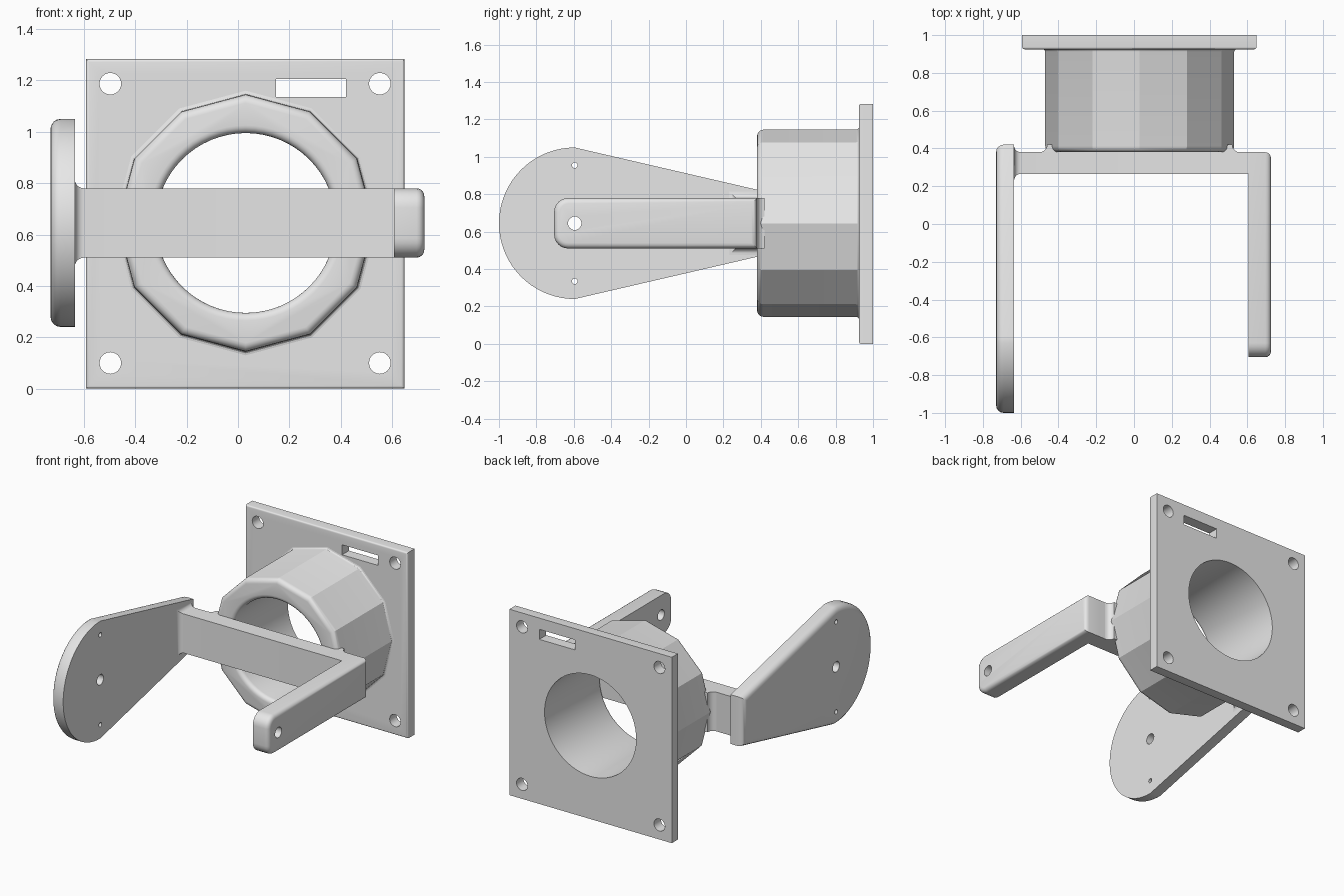
import bpy, bmesh, math

if "Cube" in bpy.data.objects:
    bpy.data.objects.remove(bpy.data.objects["Cube"])

CX, CZ = 0.03, 0.645          # bore axis
HALF = 0.135                  # half height of the yoke bar

grey = bpy.data.materials.new("grey")
grey.diffuse_color = (0.8, 0.8, 0.8, 1)
grey.use_nodes = True
grey.node_tree.nodes["Principled BSDF"].inputs["Base Color"].default_value = grey.diffuse_color


def finish(bm, name):
    bmesh.ops.recalc_face_normals(bm, faces=bm.faces[:])
    me = bpy.data.meshes.new(name)
    bm.to_mesh(me)
    bm.free()
    me.materials.append(grey)
    ob = bpy.data.objects.new(name, me)
    bpy.context.collection.objects.link(ob)
    return ob


def arc(u, v, r, a0, a1, n):
    return [(u + r * math.cos(math.radians(a0 + (a1 - a0) * i / n)),
             v + r * math.sin(math.radians(a0 + (a1 - a0) * i / n))) for i in range(n + 1)]


def loft(bm, rings):
    """Skin a list of point rings and cap both ends."""
    rings = [[bm.verts.new(p) for p in ring] for ring in rings]
    for a, b in zip(rings, rings[1:]):
        for i in range(len(a)):
            j = (i + 1) % len(a)
            bm.faces.new((a[i], a[j], b[j], b[i]))
    return bm.faces.new(rings[0]), bm.faces.new(rings[-1])


def prism(name, axis, profile, lo, hi, bevel=0.0, end=0):
    """Extrude a profile along an axis, optionally rounding the rim of one end."""
    place = {"X": lambda u, v, t: (t, u, v),
             "Y": lambda u, v, t: (u, t, v),
             "Z": lambda u, v, t: (u, v, t)}[axis]
    bm = bmesh.new()
    caps = loft(bm, [[place(u, v, t) for u, v in profile] for t in (lo, hi)])
    if bevel:
        bmesh.ops.recalc_face_normals(bm, faces=bm.faces[:])
        bmesh.ops.bevel(bm, geom=list(caps[end].edges), offset=bevel, segments=4,
                        profile=0.5, affect='EDGES', clamp_overlap=True)
    return finish(bm, name)


def lathe(name, profile, sides):
    """Revolve (y, radius) points about the bore axis."""
    bm = bmesh.new()
    loft(bm, [[(CX + r * math.cos(2 * math.pi * i / sides), y,
                CZ + r * math.sin(2 * math.pi * i / sides)) for i in range(sides)]
              for y, r in profile])
    return finish(bm, name)


def hole(axis, u, v, r, lo, hi, n=24):
    return prism("cutter", axis, arc(u, v, r, 0, 360, n)[:-1], lo, hi)


def cut(ob, cutters):
    for c in cutters:
        m = ob.modifiers.new("cut", 'BOOLEAN')
        m.operation, m.solver, m.object = 'DIFFERENCE', 'EXACT', c
    dg = bpy.context.evaluated_depsgraph_get()
    me = bpy.data.meshes.new_from_object(ob.evaluated_get(dg))
    ob.modifiers.clear()
    ob.data = me
    for c in cutters:
        bpy.data.objects.remove(c)


def bore():
    # straight bore with a rounded front lip
    lip = [(0.41 - 0.03 * math.cos(math.radians(a)), 0.38 - 0.03 * math.sin(math.radians(a)))
           for a in range(0, 91, 18)]
    return lathe("cutter", [(0.34, 0.38)] + lip + [(1.1, 0.35)], 64)


# mounting plate with corner holes, slot and bore
plate = prism("mounting_plate", "Y", [(-0.592, 0), (0.648, 0), (0.648, 1.283), (-0.592, 1.283)],
              0.925, 1.0, 0.012, 0)
cutters = [hole("Y", x, z, 0.042, 0.8, 1.1) for x in (-0.497, 0.552) for z in (0.1, 1.187)]
cutters.append(prism("cutter", "Y", [(0.147, 1.136), (0.42, 1.136), (0.42, 1.205), (0.147, 1.205)],
                     0.8, 1.1))
cut(plate, cutters + [bore()])

# twelve-sided collar, rounded front rim and small fillet at the plate
rim = [(0.413 - 0.033 * math.cos(math.radians(a)), 0.467 + 0.033 * math.sin(math.radians(a)))
       for a in range(0, 91, 18)]
foot = [(0.91 + 0.015 * math.sin(math.radians(a)), 0.515 - 0.015 * math.cos(math.radians(a)))
        for a in range(0, 91, 30)]
collar = lathe("collar", rim + foot + [(0.93, 0.515)], 12)
cut(collar, [bore()])

# crossbar, flaring where it meets the round side plate
bm = bmesh.new()
sections = [(-0.64, 0.035)]
sections += [(-0.6 - 0.035 * math.sin(math.radians(a)), 0.035 * (1 - math.cos(math.radians(a))))
             for a in range(90, -1, -18)]
sections.append((0.607, 0.0))
loft(bm, [[(x, 0.265 - g, CZ - HALF - g), (x, 0.38 + g, CZ - HALF - g),
           (x, 0.38 + g, CZ + HALF + g), (x, 0.265 - g, CZ + HALF + g)] for x, g in sections])
finish(bm, "crossbar")

# concave fillets between crossbar and collar sides
for side, name in ((-1, "left_bar_fillet"), (1, "right_bar_fillet")):
    curve = arc(0.53, 0.42, 0.04, 270, 180, 5)
    prism(name, "Z", [(CX + side * u, v) for u, v in [(0.41, 0.38)] + curve + [(0.41, 0.42)]],
          CZ - HALF, CZ + HALF)

# teardrop side plate with pivot hole and two pin holes
drop = arc(-0.595, CZ, 0.405, 90, 270, 36) + [(0.42, 0.475), (0.42, 0.815)]
side_plate = prism("round_side_plate", "X", drop, -0.73, -0.635, 0.04, 0)
cut(side_plate, [hole("X", -0.595, CZ, 0.036, -0.9, -0.5),
                 hole("X", -0.595, 0.955, 0.015, -0.9, -0.5, 16),
                 hole("X", -0.595, 0.335, 0.015, -0.9, -0.5, 16)])

# narrow arm with rounded end and pivot hole
top, low, r = CZ + HALF, CZ - HALF, 0.075
end = arc(-0.705 + r, top - r, r, 90, 180, 6) + arc(-0.705 + r, low + r, r, 180, 270, 6)
arm = prism("narrow_arm", "X", end + [(0.38, low), (0.38, top)], 0.607, 0.725, 0.03, 1)
cut(arm, [hole("X", -0.595, CZ, 0.036, 0.5, 0.9)])

# smooth shading with crisp edges
for ob in bpy.context.collection.objects:
    ob.data.shade_smooth()
    ob.data.set_sharp_from_angle(angle=math.radians(25))
